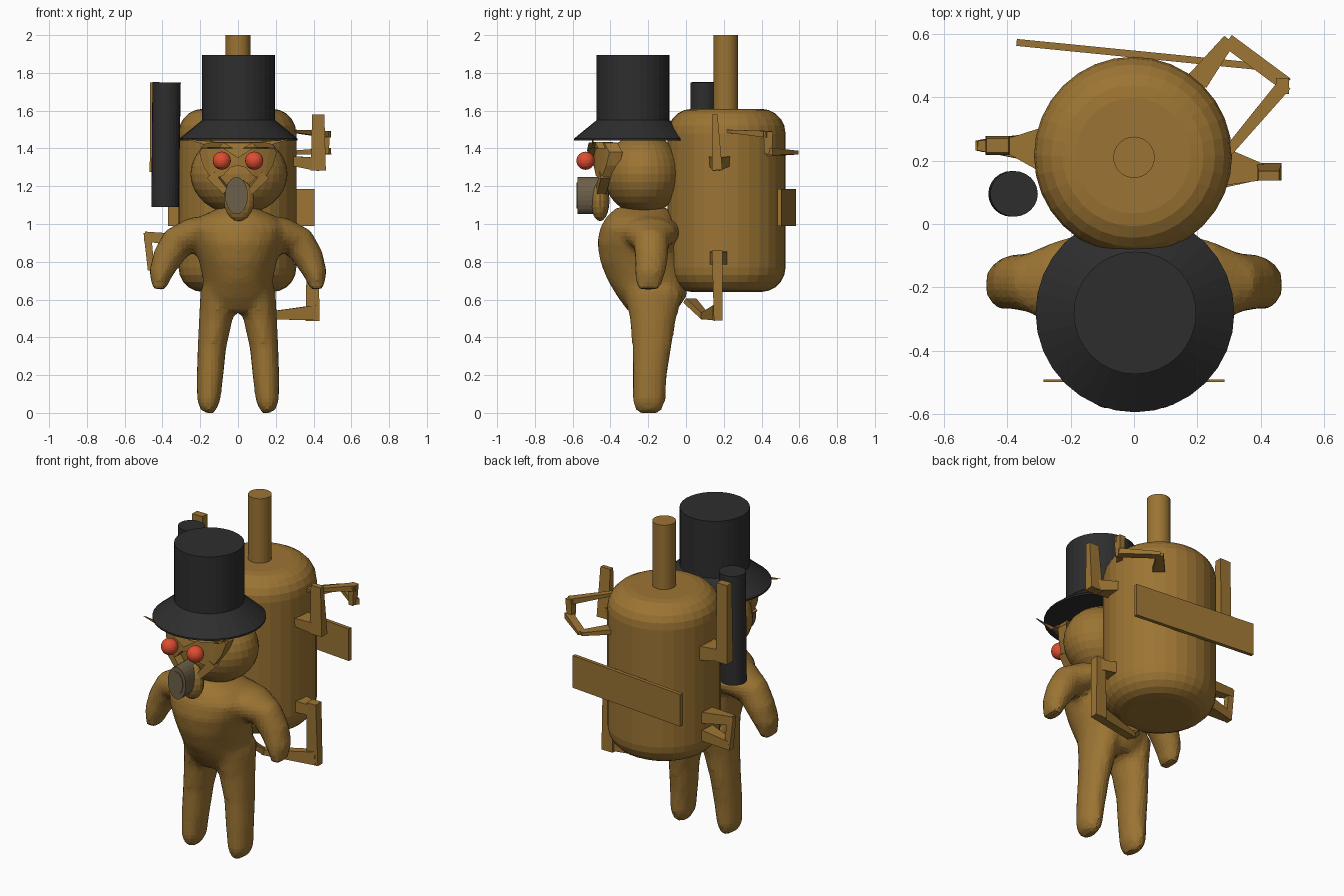
import bpy, bmesh, math
from mathutils import Vector, Matrix

if "Cube" in bpy.data.objects:
    bpy.data.objects.remove(bpy.data.objects["Cube"])


def material(name, rgb):
    m = bpy.data.materials.new(name)
    m.diffuse_color = (*rgb, 1)
    m.use_nodes = True
    m.node_tree.nodes["Principled BSDF"].inputs["Base Color"].default_value = m.diffuse_color
    return m


BRASS = material("brass brown", (0.33, 0.175, 0.033))
BLACK = material("black", (0.027, 0.027, 0.027))
RED = material("red", (0.72, 0.075, 0.03))
GREY = material("filter grey", (0.15, 0.115, 0.065))


def finish(name, bm, mat):
    bmesh.ops.recalc_face_normals(bm, faces=bm.faces)
    me = bpy.data.meshes.new(name)
    bm.to_mesh(me)
    bm.free()
    me.materials.append(mat)
    ob = bpy.data.objects.new(name, me)
    bpy.context.collection.objects.link(ob)
    return ob


def loft(bm, rings, n=16):
    """Tube through rings (x, y, z, radius across, radius along y)."""
    loops = []
    for i, (x, y, z, ra, rb) in enumerate(rings):
        t = Vector(rings[min(i + 1, len(rings) - 1)][:3]) - Vector(rings[max(i - 1, 0)][:3])
        t.y = 0
        u = t.normalized().cross(Vector((0, 1, 0)))
        loops.append([bm.verts.new(Vector((x, y, z)) + u * ra * math.cos(k * math.tau / n)
                      + Vector((0, rb * math.sin(k * math.tau / n), 0))) for k in range(n)])
    for p, q in zip(loops, loops[1:]):
        for k in range(n):
            bm.faces.new((p[k], p[(k + 1) % n], q[(k + 1) % n], q[k]))
    bm.faces.new(loops[0])
    bm.faces.new(loops[-1])


def revolve(name, centre, profile, mat, n=32):
    """Upright round part from (radius, height) pairs."""
    bm = bmesh.new()
    loft(bm, [(centre[0], centre[1], z, r, r) for r, z in profile], n)
    return finish(name, bm, mat)


def ball(name, centre, radii, mat, seg=32, rings=16):
    bm = bmesh.new()
    bmesh.ops.create_uvsphere(bm, u_segments=seg, v_segments=rings, radius=1,
                              matrix=Matrix.Translation(centre) @ Matrix.Diagonal((*radii, 1)))
    return finish(name, bm, mat)


def plate(name, ring, depth, bend, y):
    """Upright outline of (x, z) points, bent back along x squared."""
    bm = bmesh.new()
    front, back = ([bm.verts.new((x, y + d + bend * x * x, z)) for x, z in ring]
                   for d in (0, depth))
    m = len(ring)
    for k in range(m):
        bm.faces.new((front[k], front[(k + 1) % m], back[(k + 1) % m], back[k]))
    caps = [bm.faces.new(front), bm.faces.new(back)]
    bmesh.ops.triangulate(bm, faces=caps)
    return finish(name, bm, BRASS)


def bars(name, segments, mat=BRASS):
    """Tapering bars: start, end, (thickness, height) at start and at end."""
    bm = bmesh.new()
    for a, b, s0, s1 in segments:
        a, b = Vector(a), Vector(b)
        d = (b - a).normalized()
        up = Vector((0, 0, 1)) if abs(d.z) < 0.9 else Vector((1, 0, 0))
        s = d.cross(up).normalized()
        up = s.cross(d)
        p, q = ([bm.verts.new(c + s * w * i / 2 + up * h * j / 2)
                 for i, j in ((-1, -1), (1, -1), (1, 1), (-1, 1))]
                for c, (w, h) in ((a, s0), (b, s1)))
        for k in range(4):
            bm.faces.new((p[k], p[(k + 1) % 4], q[(k + 1) % 4], q[k]))
        bm.faces.new(p)
        bm.faces.new(q)
    return finish(name, bm, mat)


# Boiler tank with rounded shoulders, and its chimney
R, B = 0.312, 0.13
arc = [(R - B + B * math.sin(k * math.pi / 10), B * math.cos(k * math.pi / 10)) for k in range(6)]
tank = [(r, 1.61 - B + z) for r, z in arc] + [(r, 0.64 + B - z) for r, z in reversed(arc)]
revolve("boiler_tank", (-0.003, 0.215), tank, BRASS)
revolve("chimney", (0, 0.21), [(0.065, 1.55), (0.065, 2.0)], BRASS)

# Body: torso, legs and arms fused into one soft skin
bm = bmesh.new()
loft(bm, [(0, -0.18, 0.53, 0.14, 0.12), (0, -0.18, 0.61, 0.19, 0.18), (0, -0.2, 0.7, 0.185, 0.215),
          (0, -0.23, 0.8, 0.205, 0.225), (0, -0.25, 0.9, 0.235, 0.22), (0, -0.245, 0.98, 0.26, 0.21),
          (0, -0.24, 1.04, 0.2, 0.18), (0, -0.235, 1.09, 0.09, 0.13)], 24)
for s in (-1, 1):
    loft(bm, [(s * 0.1, -0.17, 0.64, 0.1, 0.16), (s * 0.118, -0.175, 0.5, 0.09, 0.125),
              (s * 0.138, -0.18, 0.35, 0.077, 0.105), (s * 0.148, -0.192, 0.2, 0.072, 0.093),
              (s * 0.156, -0.197, 0.06, 0.062, 0.088), (s * 0.158, -0.197, 0.0, 0.033, 0.065)], 12)
    loft(bm, [(s * 0.12, -0.2, 0.96, 0.09, 0.18), (s * 0.24, -0.19, 0.945, 0.09, 0.14),
              (s * 0.325, -0.185, 0.9, 0.09, 0.095), (s * 0.375, -0.182, 0.82, 0.08, 0.088),
              (s * 0.41, -0.19, 0.735, 0.062, 0.08), (s * 0.42, -0.2, 0.655, 0.035, 0.06)])
body = finish("body", bm, BRASS)
mod = body.modifiers.new("fuse", 'REMESH')
mod.mode, mod.voxel_size = 'VOXEL', 0.022
mod = body.modifiers.new("soften", 'SMOOTH')
mod.factor, mod.iterations = 0.5, 2

# Head and top hat
ball("head", (0.005, -0.228, 1.265), (0.257, 0.208, 0.215), BRASS)
revolve("top_hat", (0.003, -0.28), [(0.313, 1.442), (0.313, 1.452), (0.193, 1.55),
                                    (0.193, 1.895)], BLACK)

# Goggle mask: curved plate bent around the face, with a raised brow ridge
half = [(0, 1.39), (0.08, 1.435), (0.17, 1.43), (0.205, 1.38), (0.185, 1.31),
        (0.14, 1.235), (0.08, 1.255), (0.04, 1.30), (0, 1.31)]
plate("goggle_mask", half + [(-x, z) for x, z in reversed(half[1:-1])], 0.07, 2.0, -0.49)
half = [(0, 1.385), (0.08, 1.43), (0.17, 1.435), (0.2, 1.40), (0.15, 1.405), (0.08, 1.40), (0, 1.35)]
plate("brow_ridge", half + [(-x, z) for x, z in reversed(half[1:-1])], 0.04, 1.5, -0.525)

for s, label in ((-1, "left"), (1, "right")):
    ball(label + "_eye", (s * 0.086, -0.532, 1.335), (0.048,) * 3, RED, 24, 12)
    # Pointed brow tip and the strap that runs down to the breather
    plate(label + "_brow_tip", [(s * 0.12, 1.435), (s * 0.285, 1.452), (s * 0.18, 1.42)],
          0.008, 0, -0.498)
    bars(label + "_cheek_strap", [((s * 0.14, -0.43, 1.26), (s * 0.06, -0.45, 1.17),
                                   (0.05, 0.05), (0.05, 0.035))])

# Breathing mask and round filter
ball("breather", (0.005, -0.455, 1.125), (0.08, 0.05, 0.11), BRASS, 16, 10)
for name, y0, y1, k in (("filter", -0.575, -0.45, 1), ("filter_plate", -0.58, -0.574, 0.7)):
    bm = bmesh.new()
    bmesh.ops.create_cone(bm, cap_ends=True, segments=24, radius1=1, radius2=1, depth=1,
                          matrix=Matrix.Translation((-0.008, (y0 + y1) / 2, 1.15))
                          @ Matrix.Diagonal((0.06 * k, y1 - y0, 0.098 * k, 1))
                          @ Matrix.Rotation(math.pi / 2, 4, 'X'))
    finish(name, bm, GREY)

# Side canister, slightly tilted
bm = bmesh.new()
loft(bm, [(-0.386, 0.095, 1.09, 0.073, 0.072), (-0.378, 0.095, 1.75, 0.075, 0.072)], 24)
finish("side_canister", bm, BLACK)

# Plank across the back
bars("back_plank", [((-0.37, 0.572, 1.087), (0.405, 0.495, 1.087), (0.022, 0.195), (0.022, 0.195))])

# Brackets and handles around the tank, flared where they meet it
bars("left_upper_bracket", [((-0.43, 0.247, 1.275), (-0.43, 0.247, 1.75), (0.06, 0.075), (0.045, 0.07)),
                            ((-0.28, 0.235, 1.31), (-0.40, 0.247, 1.31), (0.15, 0.09), (0.045, 0.07))])
bars("left_lower_handle", [((-0.28, 0.24, 0.91), (-0.495, 0.247, 0.935), (0.1, 0.07), (0.03, 0.05)),
                           ((-0.48, 0.247, 0.955), (-0.46, 0.247, 0.755), (0.03, 0.04), (0.04, 0.035)),
                           ((-0.28, 0.24, 0.81), (-0.47, 0.247, 0.78), (0.1, 0.07), (0.04, 0.05))])
bars("right_upper_bracket", [((0.425, 0.165, 1.285), (0.425, 0.152, 1.58), (0.055, 0.08), (0.03, 0.065)),
                             ((0.28, 0.18, 1.335), (0.43, 0.16, 1.315), (0.12, 0.05), (0.035, 0.07))])
bars("right_loop_handle", [((0.285, 0.215, 1.492), (0.475, 0.44, 1.475), (0.03, 0.015), (0.045, 0.035)),
                           ((0.468, 0.435, 1.49), (0.465, 0.435, 1.37), (0.05, 0.04), (0.04, 0.03)),
                           ((0.48, 0.44, 1.385), (0.295, 0.577, 1.378), (0.045, 0.035), (0.045, 0.02)),
                           ((0.3, 0.58, 1.378), (0.2, 0.45, 1.375), (0.04, 0.02), (0.07, 0.03))])
bars("right_lower_handle", [((0.28, 0.175, 0.82), (0.42, 0.165, 0.815), (0.1, 0.07), (0.04, 0.06)),
                            ((0.395, 0.165, 0.86), (0.395, 0.17, 0.488), (0.055, 0.06), (0.045, 0.075)),
                            ((0.41, 0.165, 0.53), (0.1, 0.1, 0.512), (0.045, 0.08), (0.05, 0.03)),
                            ((0.11, 0.105, 0.505), (0.03, 0.02, 0.595), (0.045, 0.03), (0.08, 0.03))])
